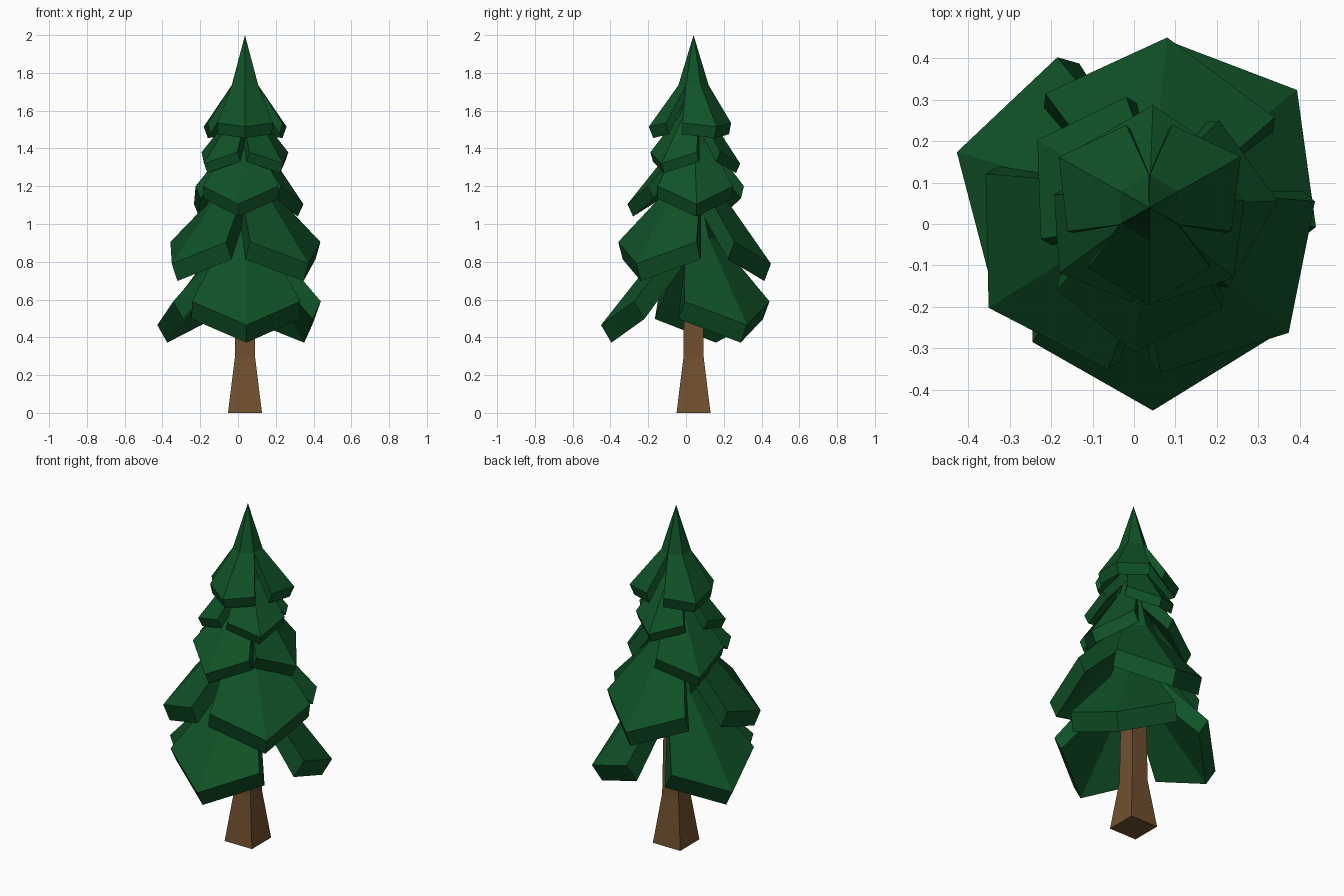
import bpy, bmesh
from math import sin, cos, radians

if "Cube" in bpy.data.objects:
    bpy.data.objects.remove(bpy.data.objects["Cube"])

CX, CY = 0.037, 0.04  # trunk axis


def material(name, rgb):
    m = bpy.data.materials.new(name)
    m.diffuse_color = (*rgb, 1)
    m.use_nodes = True
    m.node_tree.nodes["Principled BSDF"].inputs["Base Color"].default_value = m.diffuse_color
    return m


GREEN = material("needles", (0.005, 0.085, 0.02))
BROWN = material("bark", (0.165, 0.08, 0.027))


def make_object(name, verts, faces, mat):
    bm = bmesh.new()
    vs = [bm.verts.new(v) for v in verts]
    for f in faces:
        bm.faces.new([vs[i] for i in f])
    bmesh.ops.recalc_face_normals(bm, faces=bm.faces)
    me = bpy.data.meshes.new(name)
    bm.to_mesh(me)
    bm.free()
    me.materials.append(mat)
    ob = bpy.data.objects.new(name, me)
    bpy.context.collection.objects.link(ob)
    return ob


# Top faces of a branch (root, neck row, corners and tip) and its outline
PATCHES = [(0, 1, 2), (0, 2, 3), (1, 4, 5, 2), (2, 5, 6, 3)]
RIM = [0, 1, 4, 5, 6, 3]


def branch(name, angle, top, bottom):
    """Thick folded slab; points are (outward, sideways, z) before turning."""
    c, s = cos(radians(angle)), sin(radians(angle))
    verts = [(CX + f * c - w * s, CY + f * s + w * c, z) for f, w, z in top + bottom]
    n = len(top)
    faces = PATCHES + [tuple(i + n for i in reversed(p)) for p in PATCHES]
    for a, b in zip(RIM, RIM[1:] + RIM[:1]):
        faces.append((a, b, b + n, a + n))
    make_object(name, verts, faces, GREEN)


def slab_top(root_z, neck_r, neck_z, corner, tip, tip_z):
    """Neck is half of a hexagon, so three branches close into a spire."""
    cf, cw, cz = corner
    nf, nw = neck_r * 0.5, neck_r * 0.866
    return [(0, 0, root_z), (nf, nw, neck_z), (neck_r, 0, neck_z), (nf, -nw, neck_z),
            (cf, cw, cz), (tip, 0, tip_z), (cf, -cw, cz)]


# Trunk: flared square foot, slow taper to the crown
rings = [(0.09, 0), (0.054, 0.29), (0.05, 0.6), (0.02, 1.72)]
verts = [(CX + sx * h, CY + sy * h, z) for h, z in rings
         for sx, sy in ((-1, -1), (1, -1), (1, 1), (-1, 1))]
faces = [(3, 2, 1, 0), (12, 13, 14, 15)]
for r in range(3):
    for i in range(4):
        j = (i + 1) % 4
        faces.append((4 * r + i, 4 * r + j, 4 * r + 4 + j, 4 * r + 4 + i))
make_object("trunk", verts, faces, BROWN)

# Four branch tiers: root z, neck radius, neck z, corner (setback from tip,
# half width, z), tip z, thickness (inward, down), (angle, tip radius) of each branch
tiers = [
    (1.35, 0.13, 0.92, (0.17, 0.287, 0.59), 0.465, (0.055, 0.093), ((-89, 0.49), (38.5, 0.455), (164, 0.483))),
    (1.60, 0.125, 1.20, (0.165, 0.278, 0.905), 0.79, (0.035, 0.092), ((212, 0.457), (-42, 0.452), (84, 0.412))),
    (1.72, 0.1, 1.42, (0.13, 0.2, 1.20), 1.105, (0.03, 0.065), ((264, 0.352), (3, 0.31), (149, 0.315))),
    (1.80, 0.085, 1.57, (0.1, 0.16, 1.38), 1.32, (0.022, 0.05), ((216, 0.268), (-40, 0.265), (88, 0.247))),
]
for t, (root_z, nr, nz, (back, cw, cz), tip_z, (din, down), items) in enumerate(tiers, 1):
    for k, (angle, tip) in enumerate(items, 1):
        top = slab_top(root_z, nr, nz, (tip - back, cw, cz), tip, tip_z)
        bottom = [(f * 0.75, w * 0.9, z - 1.4 * down) for f, w, z in top[:4]]
        bottom += [(f - din, w, z - down) for f, w, z in top[4:]]
        branch(f"tier_{t}_branch_{k}", angle, top, bottom)

# Crown: three bent branches meeting in a six-sided spire
for k, (angle, tip) in enumerate(((-90, 0.237), (29, 0.252), (151, 0.25)), 1):
    top = slab_top(2.0, 0.08, 1.735, (0.145, 0.147, 1.535), tip, 1.515)
    bottom = [(f * 0.9, w * 0.97, z - 0.06) for f, w, z in top]
    branch(f"crown_branch_{k}", angle, top, bottom)
